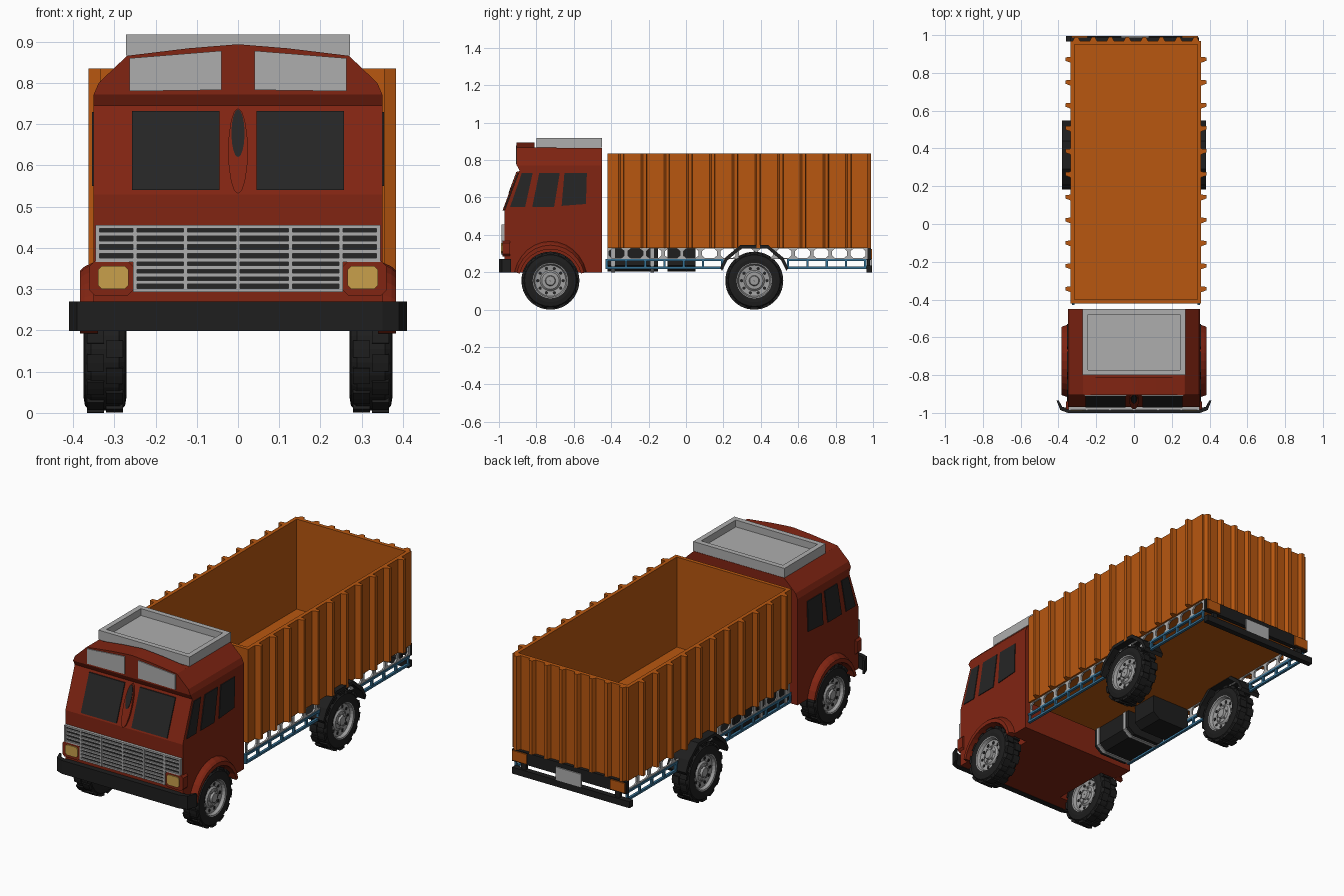
import bpy, bmesh, math
from mathutils import Vector

if "Cube" in bpy.data.objects:
    bpy.data.objects.remove(bpy.data.objects["Cube"])


def material(name, *rgb):
    m = bpy.data.materials.new(name)
    m.diffuse_color = (*rgb, 1)
    m.use_nodes = True
    m.node_tree.nodes["Principled BSDF"].inputs["Base Color"].default_value = m.diffuse_color
    return m


RED = material("cab red", 0.22, 0.018, 0.006)
ORANGE = material("cargo orange", 0.48, 0.095, 0.005)
GLASS = material("charcoal glass", 0.019, 0.019, 0.019)
BLACK = material("rubber black", 0.013, 0.013, 0.013)
GREY = material("light grey", 0.42, 0.42, 0.42)
STEEL = material("wheel steel", 0.34, 0.34, 0.34)
GOLD = material("headlight gold", 0.58, 0.35, 0.07)
BLUE = material("rail blue", 0.035, 0.16, 0.29)


# ---- pieces are (verts, faces); make() joins pieces into one object ----
def make(name, pieces, mat):
    verts, faces = [], []
    for v, f in pieces:
        faces += [[i + len(verts) for i in q] for q in f]
        verts += v
    me = bpy.data.meshes.new(name)
    me.from_pydata([tuple(v) for v in verts], [], faces)
    bm = bmesh.new()
    bm.from_mesh(me)
    bmesh.ops.recalc_face_normals(bm, faces=bm.faces)
    bm.to_mesh(me)
    bm.free()
    me.materials.append(mat)
    ob = bpy.data.objects.new(name, me)
    bpy.context.collection.objects.link(ob)
    return ob


def loft(rings, cap=True):
    n = len(rings[0])
    f = [[k * n + i, k * n + (i + 1) % n, (k + 1) * n + (i + 1) % n, (k + 1) * n + i]
         for k in range(len(rings) - 1) for i in range(n)]
    if cap:
        f += [list(range(n)), [(len(rings) - 1) * n + i for i in range(n)]]
    return [Vector(p) for r in rings for p in r], f


def prism(pts, vec):
    return loft([pts, [Vector(p) + Vector(vec) for p in pts]])


def box(x0, x1, y0, y1, z0, z1):
    return prism([(x0, y0, z0), (x1, y0, z0), (x1, y1, z0), (x0, y1, z0)], (0, 0, z1 - z0))


def mirrored(pieces, cx=0.0):
    return pieces + [([Vector((2 * cx - p[0], p[1], p[2])) for p in v], f) for v, f in pieces]


def disc(x, y, z, r, n, depth):
    return prism([(x, y + r * math.cos(a), z + r * math.sin(a))
                  for a in (2 * math.pi * i / n for i in range(n))], (depth, 0, 0))


def lathe(profile, y, z, n):
    rings = [[(x, y + r * math.cos(2 * math.pi * i / n), z + r * math.sin(2 * math.pi * i / n))
              for i in range(n)] for x, r in profile]
    return loft(rings, False)


# ---- cab shell: stacked rectangles (z, half width, front y, rear y) ----
FY, FZ = -0.725, 0.155
rows = [(0.2, .35, -.97, -.45), (0.53, .35, -.97, -.45), (0.745, .35, -.89, -.45),
        (0.772, .35, -.905, -.45), (0.80, .338, -.905, -.45), (0.865, .27, -.905, -.45),
        (0.866, .268, -.905, -.81), (0.884, .12, -.905, -.81), (0.893, .01, -.905, -.81)]
cab = make("cab", [loft([[(-w, a, z), (w, a, z), (w, b, z), (-w, b, z)] for z, w, a, b in rows])], RED)
cutter = make("wheel_well_cutter", mirrored([disc(.25, FY, FZ, .17, 24, .2)]), RED)
cutter.hide_render = True
mod = cab.modifiers.new("wells", 'BOOLEAN')
mod.object, mod.solver = cutter, 'EXACT'
bpy.context.view_layer.objects.active = cab
bpy.ops.object.modifier_apply(modifier="wells")
bpy.data.objects.remove(cutter)

# wheel arch flares
rings = []
for i in range(13):
    a = math.radians(13 + i * 154 / 12)
    c, s = math.cos(a), math.sin(a)
    rings.append([(x, FY + c * ry, FZ + s * rz) for x, ry, rz in
                  ((.34, .2, .215), (.372, .19, .2), (.383, .185, .19), (.383, .168, .168), (.34, .168, .168))])
make("cab_wheel_arches", mirrored([loft(rings)]), RED)


# windscreen, centre ornament, visor panels, side windows
def slope(x, z, out=0.0):
    return (x, -0.97 + (z - .53) * .08 / .215 - out, z)


def oval(cx_z, w, h, out):
    return [slope(w * math.cos(i * math.pi / 8), cx_z + h * math.sin(i * math.pi / 8), out) for i in range(16)]


make("windscreen", mirrored([prism([slope(.045, .54), slope(.257, .54), slope(.257, .732), slope(.045, .732)],
                                   (0, -.006, 0))]), GLASS)
make("screen_ornament", [prism(oval(.635, .024, .104, -.005), (0, -.016, 0))], RED)
make("ornament_inset", [prism(oval(.678, .016, .058, .008), (0, -.006, 0))], GLASS)
make("visor_panels", mirrored([prism([(.04, -.9, .783), (.263, -.9, .78), (.263, -.9, .86), (.04, -.9, .878)],
                                     (0, -.01, 0))]), GREY)
panes = [((-.94, .55), (-.86, .55), (-.82, .73), (-.878, .73)),
         ((-.822, .55), (-.705, .55), (-.675, .73), (-.785, .73)),
         ((-.665, .555), (-.535, .565), (-.53, .73), (-.65, .73))]
make("side_windows", mirrored([prism([(.345, y, z) for y, z in p], (.009, 0, 0)) for p in panes]), GLASS)

# roof rack tray
make("roof_rack", [box(-.272, .272, -.8, -.45, .866, .88), box(-.272, .272, -.8, -.772, .88, .917),
                   box(-.272, .272, -.478, -.45, .88, .917)]
     + mirrored([box(.244, .272, -.772, -.478, .88, .917)]), GREY)

# grille
make("grille_back", [box(-.345, .345, -.976, -.968, .37, .455), box(-.25, .25, -.976, -.968, .293, .37)], GLASS)
bars = [box(-.345, .345, -.985, -.97, z, z + .009) for z in (.366, .387, .408, .429, .447)]
bars += [box(-.25, .25, -.985, -.97, z, z + .009) for z in (.293, .312, .33, .348)]
bars += [box(x - .005, x + .005, -.987, -.97, z, .456)
         for x, z in ((-.25, .293), (-.127, .293), (0, .293), (.127, .293), (.25, .293), (-.341, .37), (.341, .37))]
make("grille_bars", bars, GREY)


# headlights with bezels
def rounded(x0, x1, z0, z1, c, y):
    return [(x0 + c, y, z0), (x1 - c, y, z0), (x1, y, z0 + c), (x1, y, z1 - c),
            (x1 - c, y, z1), (x0 + c, y, z1), (x0, y, z1 - c), (x0, y, z0 + c)]


make("headlight_bezels", mirrored([prism(rounded(.255, .36, .285, .368, .012, -.94), (0, -.042, 0))]), RED)
make("headlights", mirrored([prism(rounded(.265, .34, .3, .356, .01, -.98), (0, -.008, 0))]), GOLD)

# front bumper with ends curling back
half = [(.35, -1), (.39, -.985), (.41, -.935), (.398, -.935), (.38, -.968), (.345, -.975)]
path = half + [(-x, y) for x, y in reversed(half)]
make("front_bumper", [prism([(x, y, .198) for x, y in path], (0, 0, .072)),
                      box(-.34, .34, -.976, -.968, .198, .27)], BLACK)

# ---- cargo body: open box with ribs ----
X0, X1, Y0, Y1, Z0, Z1 = -.335, .355, -.42, .97, .33, .835
CX = (X0 + X1) / 2
T = .02
make("cargo_box", [box(X0, X1, Y0, Y1, Z0, Z0 + T), box(X0, X0 + T, Y0, Y1, Z0 + T, Z1),
                   box(X1 - T, X1, Y0, Y1, Z0 + T, Z1), box(X0 + T, X1 - T, Y0, Y0 + T, Z0 + T, Z1),
                   box(X0 + T, X1 - T, Y1 - T, Y1, Z0 + T, Z1)], ORANGE)
ribs = []
for i in range(11):
    y = -.342 + i * .1215
    ribs.append(prism([(X1 - .002, y - .02, Z0), (X1 + .028, y - .009, Z0), (X1 + .028, y + .009, Z0),
                       (X1 - .002, y + .012, Z0)], (0, 0, Z1 - Z0)))
make("side_ribs", mirrored(ribs, CX), ORANGE)
make("rear_ribs", [prism([(x - .02, Y1 - .002, Z0), (x - .009, Y1 + .02, Z0), (x + .009, Y1 + .02, Z0),
                          (x + .02, Y1 - .002, Z0)], (0, 0, Z1 - Z0))
                   for x in (CX - .315 + i * .09 for i in range(8))], ORANGE)

# perforated grey sill under the body
cells, pitch = [], 1.39 / 14
for i in range(14):
    yc, zc, h = Y0 + (i + .5) * pitch, .301, pitch / 2
    q = [(.04, .012, h, .03), (.025, .025, .025, .03)]
    q = q + [(-a, b, -c, d) for a, b, c, d in reversed(q)]
    q = q + [(-a, -b, -c, -d) for a, b, c, d in q]
    for x in (.335, .345):
        cells.append(loft([[(x, yc + a, zc + b) for a, b, c, d in q],
                           [(x, yc + c, zc + d) for a, b, c, d in q]], False))
    cells.append(loft([[(x, yc + a, zc + b) for a, b, c, d in q] for x in (.335, .345)], False))
make("perforated_sills", mirrored(cells, CX), GREY)

# blue ladder rails, broken by the rear wheels
rails = []
for a, b in ((-.43, .2), (.54, .965)):
    rails += [box(.335, .349, a, b, z, z + .012) for z in (.218, .26)]
    n = round((b - a) / .1)
    for i in range(n + 1):
        y = a + (b - a - .012) * i / n
        rails.append(box(.336, .348, y, y + .012, .22, .27))
make("side_rails", mirrored(rails, CX), BLUE)

# rear mudguards
RY = .365
arch = [(-.172, .215), (-.145, .27), (-.07, .335), (.07, .335), (.145, .27), (.172, .215)]
make("rear_mudguards", mirrored([loft([[(x, RY + y * k, z + d) for x, k, d in
                                       ((.265, 1, -.008), (.382, 1, -.008), (.382, 1.06, .01), (.265, 1.06, .01))]
                                      for y, z in arch])]), BLACK)

# tanks under the left side, with grey bands
def tank(a, b, g):
    return prism([(-.32 - g, a, .33), (-.32 - g, a, .235 - g), (-.29, a, .205 - g), (-.13, a, .205 - g),
                  (-.09 + g, a, .235 - g), (-.09 + g, a, .33)], (0, b - a, 0))


make("fuel_tanks", [tank(-.42, -.15, 0), tank(-.1, .05, 0)], BLACK)
make("tank_bands", [tank(-.4, -.38, .005), tank(-.19, -.17, .005)], GREY)

# rear bumper, lamps and plate
make("rear_bumper", [box(-.36, .34, .965, .995, .2, .235), box(X0, X1 - .01, .965, .988, .265, .33)]
     + [box(x - .015, x + .015, .967, .985, .22, .28) for x in (-.28, .28)], BLACK)
make("rear_lamps", [box(x, x + .085, .985, .995, .272, .325) for x in (-.33, .255)], ORANGE)
make("rear_plate", [box(-.07, .08, .986, .995, .235, .305)], GREY)

# ---- wheels ----
WX = .3225
tread = [(.272, .095), (.27, .115), (.274, .138), (.288, .149), (.357, .149), (.371, .138), (.375, .115), (.373, .095)]
rim = [(.358, .1), (.372, .098), (.37, .09), (.354, .083), (.35, .055), (.358, .046), (.359, .028),
       (.37, .024), (.371, .001)]
for label, cy in (("front", FY), ("rear", RY)):
    rubber = [lathe(tread, cy, FZ, 28)]
    for i in range(14):
        for x0, x1, off in ((.279, .32, 0), (.325, .366, .5)):
            pts = [(x0, cy + r * math.cos(t), FZ + r * math.sin(t)) for t, r in
                   ((2 * math.pi * (i + off + k) / 14, r) for k, r in
                    ((-.3, .14), (.3, .14), (.3, .155), (0, .155), (-.3, .155)))]
            rubber.append(prism(pts, (x1 - x0, 0, 0)))
    steel, holes = [lathe(rim, cy, FZ, 28)], []
    for i in range(10):
        a = 2 * math.pi * i / 10
        holes.append(disc(.348, cy + .068 * math.cos(a), FZ + .068 * math.sin(a), .009, 8, .006))
    for i in range(6):
        a = 2 * math.pi * i / 6
        steel.append(disc(.355, cy + .037 * math.cos(a), FZ + .037 * math.sin(a), .005, 6, .01))
    make(label + "_tyres", mirrored(rubber), BLACK)
    make(label + "_rims", mirrored(mirrored(steel, WX)), STEEL)
    make(label + "_rim_holes", mirrored(mirrored(holes, WX)), GLASS)
